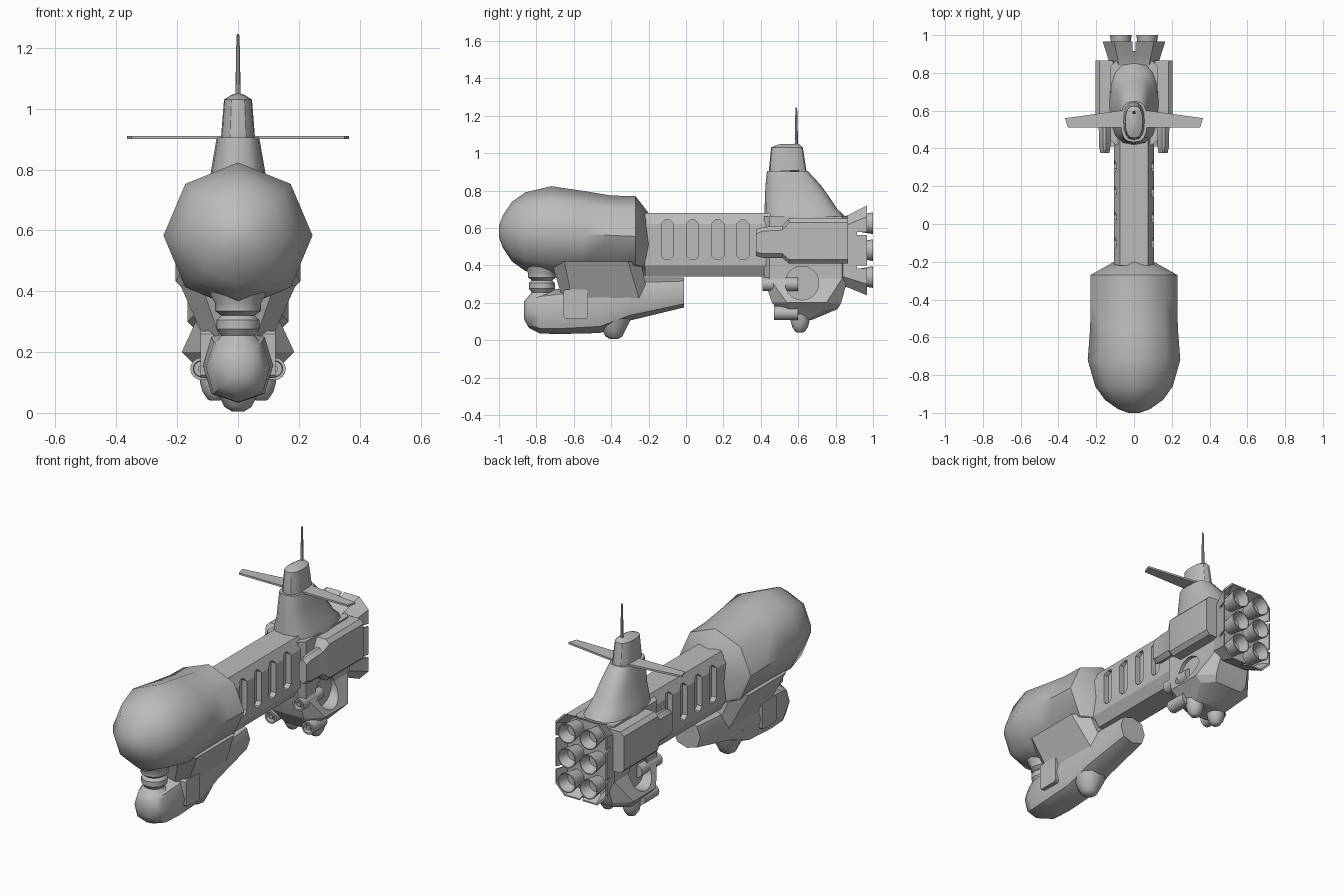
import bpy, bmesh, math
from math import sin, cos, pi

cube = bpy.data.objects.get("Cube")
if cube:
    bpy.data.objects.remove(cube, do_unlink=True)

grey = bpy.data.materials.new("hull_grey")
grey.use_nodes = True
GREY = (0.5, 0.5, 0.5, 1)
grey.diffuse_color = GREY
grey.node_tree.nodes["Principled BSDF"].inputs["Base Color"].default_value = GREY


def oval(u, v, ru, rv, n=8, power=1.0):
    """Ring of points; power under 1 makes it boxier."""
    def bend(c):
        return math.copysign(abs(c) ** power, c) if abs(c) > 1e-6 else 0
    return [(u + ru * bend(cos(2 * pi * i / n)), v + rv * bend(sin(2 * pi * i / n)))
            for i in range(n)]


def chamfer(u0, u1, v0, v1, c):
    """Rectangle with cut corners."""
    return [(u0 + c, v0), (u1 - c, v0), (u1, v0 + c), (u1, v1 - c),
            (u1 - c, v1), (u0 + c, v1), (u0, v1 - c), (u0, v0 + c)]


def loft(name, axis, sections, angle=35):
    """Skin a list of (position, ring) along an axis and cap both ends."""
    place = {"x": lambda t, u, v: (t, u, v),
             "y": lambda t, u, v: (u, t, v),
             "z": lambda t, u, v: (u, v, t)}[axis]
    bm = bmesh.new()
    rings = [[bm.verts.new(place(t, u, v)) for u, v in ring] for t, ring in sections]
    n = len(rings[0])
    for a, b in zip(rings, rings[1:]):
        for i in range(n):
            j = (i + 1) % n
            bm.faces.new((a[i], a[j], b[j], b[i]))
    bm.faces.new(rings[0])
    bm.faces.new(rings[-1])
    bmesh.ops.recalc_face_normals(bm, faces=bm.faces)
    mesh = bpy.data.meshes.new(name)
    bm.to_mesh(mesh)
    bm.free()
    mesh.materials.append(grey)
    obj = bpy.data.objects.new(name, mesh)
    bpy.context.collection.objects.link(obj)
    shade(obj, angle)
    return obj


def activate(obj):
    bpy.ops.object.select_all(action="DESELECT")
    obj.select_set(True)
    bpy.context.view_layer.objects.active = obj


def shade(obj, angle):
    activate(obj)
    bpy.ops.object.shade_smooth_by_angle(angle=math.radians(angle))


def carve(obj, cutters, angle=35):
    """Subtract cutters from an object and remove them."""
    for cutter in cutters:
        mod = obj.modifiers.new("cut", "BOOLEAN")
        mod.operation = "DIFFERENCE"
        mod.solver = "EXACT"
        mod.object = cutter
        activate(obj)
        bpy.ops.object.modifier_apply(modifier=mod.name)
        bpy.data.objects.remove(cutter, do_unlink=True)
    shade(obj, angle)


def lathe(name, axis, u, v, profile, n=12):
    return loft(name, axis, [(t, oval(u, v, r, r, n)) for t, r in profile])


SIDES = ((1, "left"), (-1, "right"))

# Bulbous head: y, centre height, half width, half height
head = [(-1, .58, .03, .03), (-.98, .58, .085, .085), (-.93, .58, .155, .16),
        (-.86, .58, .205, .21), (-.72, .583, .245, .24), (-.55, .57, .232, .228),
        (-.4, .56, .23, .213), (-.27, .555, .23, .215), (-.2, .51, .105, .17)]
loft("head", "y", [(y, oval(0, z, rx, rz)) for y, z, rx, rz in head], 46)

# Chin pod below the head
chin = [(-.865, .16, .04, .05), (-.84, .15, .08, .085), (-.78, .148, .105, .113),
        (-.66, .155, .115, .122), (-.46, .185, .115, .147), (-.3, .22, .105, .115),
        (-.01, .255, .085, .08)]
loft("chin_pod", "y", [(y, oval(0, z, rx, rz, 8, .8)) for y, z, rx, rz in chin], 46)

# Wedge joining chin and head
loft("chin_pylon", "z", [(.22, chamfer(-.1, .1, -.66, -.2, .05)),
                         (.42, chamfer(-.19, .19, -.72, -.24, .07))])

# Ribbed throat
lathe("throat", "z", 0, -.77, [(.42, .11), (.36, .075), (.335, .075), (.32, .055),
                               (.305, .07), (.275, .07), (.255, .055), (.22, .085)])

# Underside sensor dome
lathe("chin_dome", "z", 0, -.385, [(.16, .1), (.1, .085), (.05, .06), (.02, .045), (.005, .02)])

for s, side in SIDES:
    loft(side + "_chin_panel", "x", [(s * .08, chamfer(-.655, -.525, .115, .27, .01)),
                                     (s * .124, chamfer(-.655, -.525, .115, .27, .01))])

# Long neck with side slots
neck_ring = [(-.07, .34), (.07, .34), (.105, .40), (.105, .62),
             (.075, .68), (-.075, .68), (-.105, .62), (-.105, .40)]
neck = loft("neck", "y", [(-.22, neck_ring), (.46, neck_ring)], 25)
slots = []
for s, side in SIDES:
    for k in range(4):
        y = -.1 + k * .135
        ring = chamfer(y - .032, y + .032, .43, .643, .02)
        slots.append(loft("slot_cutter", "x", [(s * .073, ring), (s * .2, ring)]))
carve(neck, slots, 25)

# Lower rear hull: z, front, back, half width, corner cut
hull_rows = [(.107, .53, .67, .1, .03), (.166, .49, .81, .15, .06),
             (.2, .46, .83, .185, .08), (.33, .417, .865, .125, .03),
             (.66, .417, .865, .125, .03)]
hull = loft("rear_hull", "z", [(z, chamfer(-w, w, a, b, c)) for z, a, b, w, c in hull_rows], 20)
discs = [loft("disc_cutter", "x", [(s * .105, oval(.62, .305, .09, .09, 24)),
                                   (s * .3, oval(.62, .305, .09, .09, 24))])
         for s, side in SIDES]
carve(hull, discs, 20)

# Tower rising from the hull
tower = [(.58, .417, .865, .14), (.65, .417, .865, .13), (.7, .42, .81, .115),
         (.76, .422, .77, .095), (.83, .425, .72, .083), (.905, .433, .65, .07)]
loft("tower", "z", [(z, oval(0, (a + b) / 2, w, (b - a) / 2, 16, .75))
                    for z, a, b, w in tower], 40)
cap = [(.9, .445, .645, .056), (.93, .445, .64, .054), (1.03, .455, .625, .046),
       (1.045, .49, .61, .022), (1.05, .52, .6, .008)]
loft("tower_cap", "z", [(z, oval(0, (a + b) / 2, w, (b - a) / 2, 16, .8))
                        for z, a, b, w in cap], 25)
lathe("antenna", "z", 0, .59, [(1.03, .009), (1.2, .006), (1.245, .004)], 8)

# Six thruster nozzles, hollow at the back
for s, side in SIDES:
    for k, level in enumerate(("lower", "middle", "upper")):
        lathe(side + "_" + level + "_nozzle", "y", s * .07, .337 + k * .144,
              [(.88, .04), (.93, .046), (1, .058), (1, .052), (.94, .035)], 16)

for s, side in SIDES:
    # Tower wings
    root, tip = .04, .365
    outline = [(s * root, .51), (s * .35, .51), (s * tip, .56), (s * root, .605)]
    loft(side + "_wing", "z", [(.9, outline), (.911, outline)])

    # Side booster: y, inner x, outer x, bottom, top
    booster = [(.375, .13, .178, .45, .59), (.41, .125, .185, .44, .605),
               (.515, .125, .187, .44, .61), (.55, .09, .205, .41, .65),
               (.865, .09, .205, .41, .65)]
    loft(side + "_booster", "y",
         [(y, chamfer(min(s * a, s * b), max(s * a, s * b), lo, hi, .022))
          for y, a, b, lo, hi in booster], 30)

    # Front sockets and underside feet on the hull
    for part, x, z, y in (("upper", .1, .3, .41), ("lower", .12, .145, .47)):
        lathe(side + "_" + part + "_socket", "y", s * x, z,
              [(.6, .037), (y, .037), (y, .027), (y + .03, .025)], 16)
        lathe(side + "_" + part + "_socket_pin", "y", s * x, z,
              [(y + .05, .012), (y + .005, .012)], 10)
    lathe(side + "_foot", "z", s * .075, .61,
          [(.15, .055), (.1, .05), (.07, .042), (.045, .025), (.04, .015)])

# Flared thruster skirt with split edges
skirt = loft("thruster_skirt", "y", [
    (.84, chamfer(-.13, .13, .29, .66, .05)),
    (.87, chamfer(-.135, .135, .28, .67, .05)),
    (.967, chamfer(-.166, .166, .24, .72, .06)),
    (.967, chamfer(-.158, .158, .248, .712, .058)),
    (.9, chamfer(-.135, .135, .275, .685, .05))], 25)
notches = []
for z in (.24, .72):
    ring = chamfer(-.008, .008, z - .05, z + .05, .001)
    notches.append(loft("notch_cutter", "y", [(.915, ring), (1.05, ring)]))
for s, side in SIDES:
    for z in (.39, .57):
        ring = chamfer(s * .16 - .04, s * .16 + .04, z - .008, z + .008, .001)
        notches.append(loft("notch_cutter", "y", [(.915, ring), (1.05, ring)]))
carve(skirt, notches, 25)
